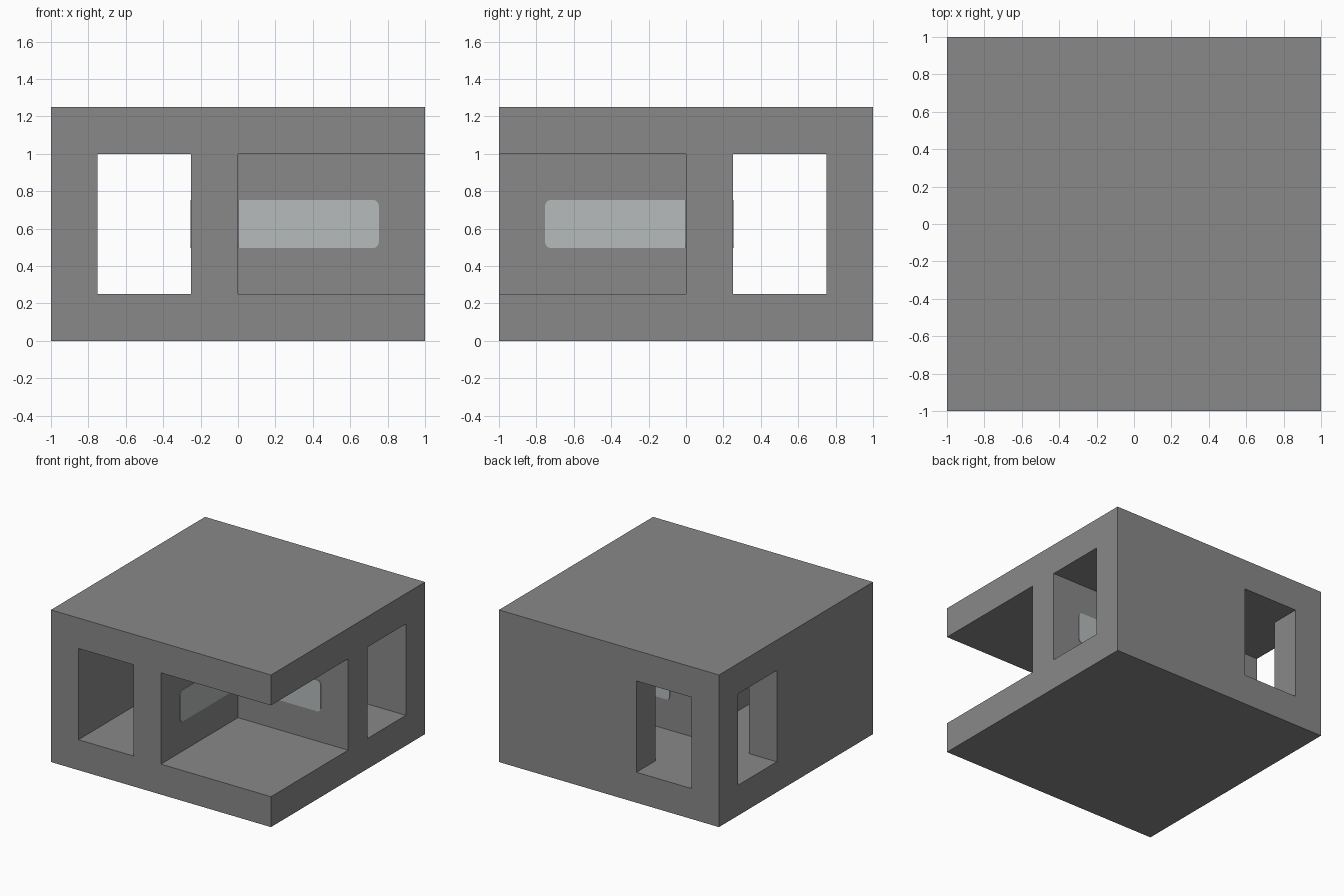
import bpy
import bmesh
from mathutils import Vector

if "Cube" in bpy.data.objects:
    bpy.data.objects.remove(bpy.data.objects["Cube"], do_unlink=True)


def material(name, color):
    mat = bpy.data.materials.new(name)
    mat.use_nodes = True
    mat.diffuse_color = (*color, 1)
    bsdf = next(n for n in mat.node_tree.nodes if n.type == 'BSDF_PRINCIPLED')
    bsdf.inputs["Base Color"].default_value = (*color, 1)
    return mat


def box(name, low, high, mat, round_axis=None, radius=0.035):
    """Box between two corners; edges along round_axis can be rounded."""
    low, high = Vector(low), Vector(high)
    bm = bmesh.new()
    bmesh.ops.create_cube(bm, size=1)
    for v in bm.verts:
        v.co = (low + high) / 2 + v.co * (high - low)
    if round_axis is not None:
        edges = [e for e in bm.edges
                 if abs((e.verts[0].co - e.verts[1].co).normalized()[round_axis]) > 0.9]
        bmesh.ops.bevel(bm, geom=edges, offset=radius, segments=6,
                        profile=0.5, affect='EDGES')
    mesh = bpy.data.meshes.new(name)
    bm.to_mesh(mesh)
    bm.free()
    mesh.materials.append(mat)
    obj = bpy.data.objects.new(name, mesh)
    bpy.context.collection.objects.link(obj)
    return obj


def cut(target, cutter):
    """Subtract the cutter, then remove it."""
    cutter.hide_render = True
    mod = target.modifiers.new("cut", 'BOOLEAN')
    mod.operation = 'DIFFERENCE'
    mod.solver = 'EXACT'
    mod.object = cutter
    bpy.context.view_layer.objects.active = target
    bpy.ops.object.modifier_apply(modifier=mod.name)
    bpy.data.objects.remove(cutter, do_unlink=True)


concrete = material("concrete gray", (0.25, 0.25, 0.25))
glass = material("pale glass", (0.47, 0.50, 0.50))

# Solid block, hollowed by two crossing passages and an open corner
SILL, LINTEL = 0.25, 1.0
building = box("building", (-1, -1, 0), (1, 1, 1.25), concrete)
cut(building, box("passage_cutter", (-0.75, -1.5, SILL), (-0.25, 1.5, LINTEL), concrete))
cut(building, box("cross_passage_cutter", (-1.5, 0.25, SILL), (1.5, 0.75, LINTEL), concrete))
cut(building, box("corner_cutter", (0, -1.5, SILL), (1.5, 0, LINTEL), concrete))

# Rounded window panes running through the two inner walls
GAP = 0.004
END = 0.75 + GAP
box("back_window", (-0.03, -GAP, 0.5 - GAP), (END, 0.25 + GAP, END), glass, round_axis=1)
box("side_window", (-0.25 - GAP, -END, 0.5 - GAP), (GAP, 0.03, END), glass, round_axis=0)
